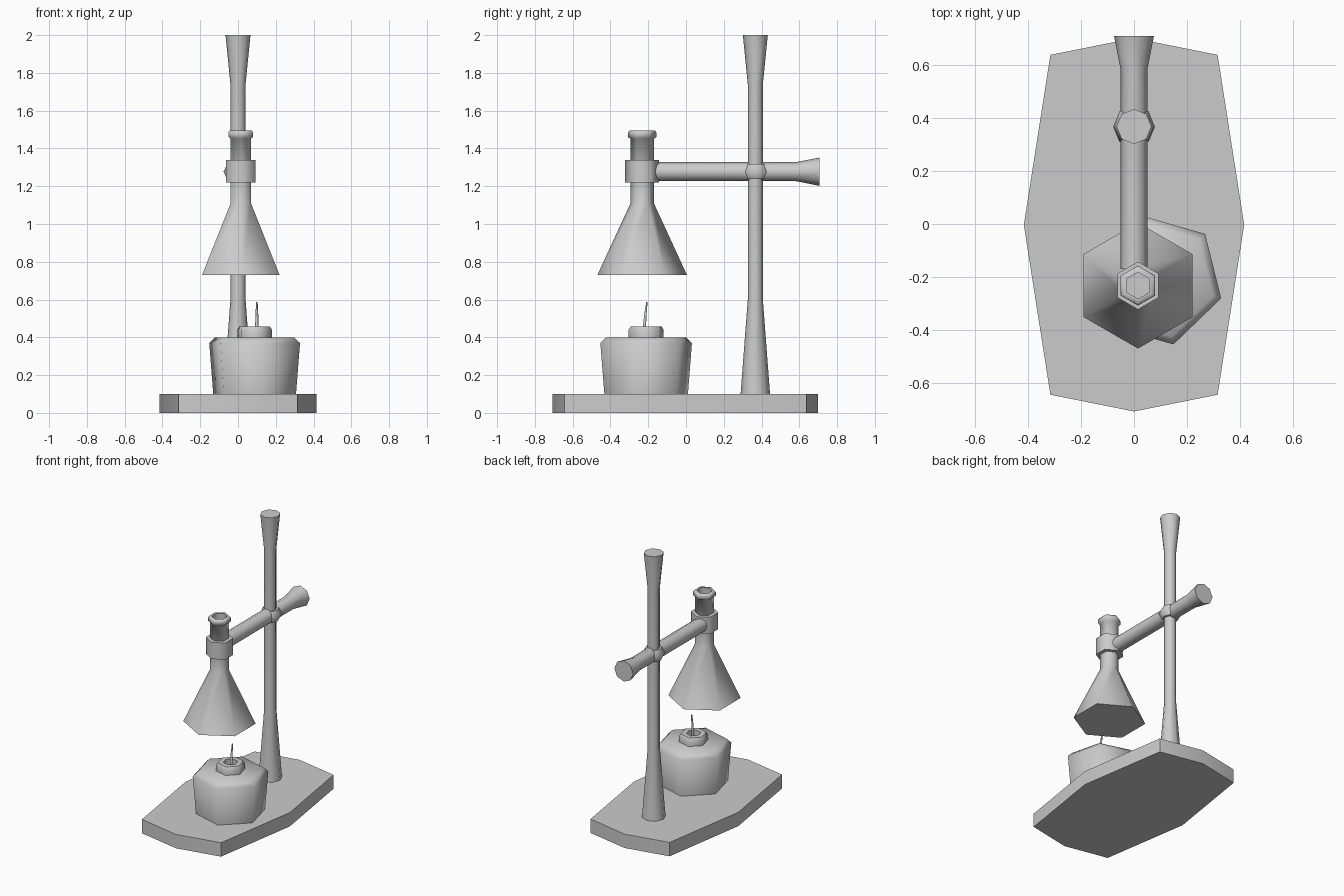
import bpy, bmesh, math
from math import cos, sin, radians, pi

if "Cube" in bpy.data.objects:
    bpy.data.objects.remove(bpy.data.objects["Cube"])


def finish(name, bm):
    bmesh.ops.recalc_face_normals(bm, faces=bm.faces)
    me = bpy.data.meshes.new(name)
    bm.to_mesh(me)
    bm.free()
    ob = bpy.data.objects.new(name, me)
    bpy.context.collection.objects.link(ob)
    bpy.ops.object.select_all(action='DESELECT')
    ob.select_set(True)
    bpy.context.view_layer.objects.active = ob
    bpy.ops.object.shade_smooth_by_angle(angle=radians(62))
    return ob


def loft(name, rings):
    """Skin a list of equal-sized point rings and cap both ends."""
    bm = bmesh.new()
    vs = [[bm.verts.new(p) for p in ring] for ring in rings]
    n = len(vs[0])
    for a, b in zip(vs, vs[1:]):
        for i in range(n):
            j = (i + 1) % n
            bm.faces.new((a[i], a[j], b[j], b[i]))
    bm.faces.new(vs[0])
    bm.faces.new(vs[-1])
    return finish(name, bm)


def lathe(name, profile, sides, cx, cy, rot=0):
    """Turn (radius, height) pairs around a vertical axis."""
    angles = [radians(rot) + 2 * pi * i / sides for i in range(sides)]
    return loft(name, [[(cx + r * cos(a), cy + r * sin(a), z) for a in angles]
                       for r, z in profile])


# Base plate: stretched octagon
outline = [(0.415, 0), (0.315, 0.64), (0, 0.703), (-0.315, 0.64),
           (-0.415, 0), (-0.315, -0.64), (0, -0.703), (0.315, -0.64)]
loft("base_plate", [[(x, y - 0.003, z) for x, y in outline] for z in (0, 0.1)])

# Upright pole with flared foot and tip
lathe("pole", [(0.078, 0.1), (0.04, 0.6), (0.04, 1.74), (0.066, 2.0)], 8, 0, 0.367)

# Joint where arm and pole cross
lathe("pole_joint", [(0.055, 1.237), (0.077, 1.277), (0.055, 1.318)], 8, 0, 0.37)

# Horizontal arm with flared handle
arm = [(0.05, -0.17), (0.05, 0.58), (0.075, 0.708)]
loft("arm", [[(r * cos(i * pi / 4), y, 1.277 + r * sin(i * pi / 4)) for i in range(8)]
             for r, y in arm])

# Conical flask with lip and open mouth
FX, FY = 0.015, -0.232
lathe("flask", [(0.237, 0.73), (0.062, 1.11), (0.062, 1.452), (0.075, 1.46),
                (0.075, 1.485), (0.068, 1.494), (0.05, 1.494), (0.05, 1.38)],
      6, FX, FY, 90)

# Clamp ring round the flask neck
lathe("flask_clamp", [(0.09, 1.22), (0.09, 1.34)], 6, FX, FY, 90)

# Spirit burner body and wick holder
BX, BY = 0.088, -0.211
lathe("burner_body", [(0.228, 0.1), (0.25, 0.37), (0.218, 0.4)], 6, BX, BY, -16)
lathe("wick_holder", [(0.095, 0.4), (0.095, 0.44), (0.085, 0.457),
                      (0.048, 0.457), (0.048, 0.41)], 6, BX, BY, -16)

# Curved wick
wick = [(0.011, -0.222, 0.405), (0.009, -0.219, 0.47),
        (0.007, -0.214, 0.53), (0.004, -0.207, 0.588)]
loft("wick", [[(0.1 + r * cos(i * pi / 3), y + r * sin(i * pi / 3), z) for i in range(6)]
              for r, y, z in wick])
